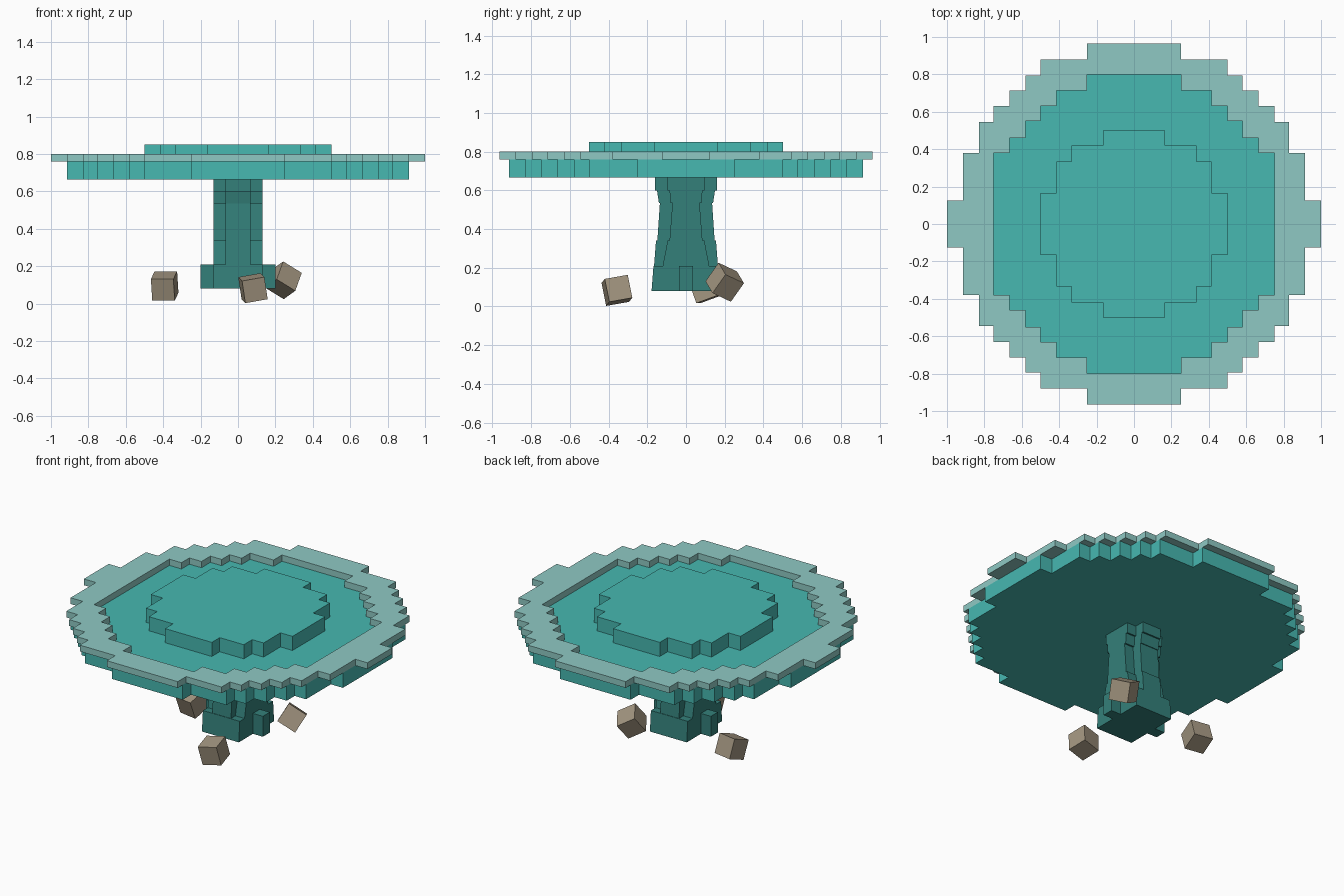
import bpy, bmesh
from math import radians
from mathutils import Euler, Matrix, Vector

cube = bpy.data.objects.get("Cube")
if cube:
    bpy.data.objects.remove(cube, do_unlink=True)


def material(name, rgb):
    m = bpy.data.materials.new(name)
    m.use_nodes = True
    m.diffuse_color = (*rgb, 1)
    m.node_tree.nodes["Principled BSDF"].inputs["Base Color"].default_value = (*rgb, 1)
    return m


teal = material("teal", (0.063, 0.479, 0.440))
pale_teal = material("pale teal", (0.275, 0.584, 0.552))
dark_teal = material("dark teal", (0.034, 0.216, 0.195))
stone = material("stone brown", (0.36, 0.30, 0.215))


def finish(bm, name, mat):
    bmesh.ops.recalc_face_normals(bm, faces=bm.faces)
    mesh = bpy.data.meshes.new(name)
    bm.to_mesh(mesh)
    bm.free()
    mesh.materials.append(mat)
    ob = bpy.data.objects.new(name, mesh)
    bpy.context.collection.objects.link(ob)
    return ob


def prism(name, mat, loops, place, depth):
    """Fill closed 2D loops (inner ones are holes) and extrude them by depth."""
    bm = bmesh.new()
    edges = []
    for loop in loops:
        vs = [bm.verts.new(place(*p)) for p in loop]
        edges += [bm.edges.new((vs[i - 1], vs[i])) for i in range(len(vs))]
    bmesh.ops.triangle_fill(bm, edges=edges, use_beauty=True)
    ext = bmesh.ops.extrude_face_region(bm, geom=bm.faces[:])
    moved = [v for v in ext["geom"] if isinstance(v, bmesh.types.BMVert)]
    bmesh.ops.translate(bm, verts=moved, vec=depth)
    bmesh.ops.dissolve_limit(bm, angle_limit=0.001, verts=bm.verts, edges=bm.edges)
    return finish(bm, name, mat)


def stepped_outline(steps):
    """Mirror a staircase of (half width, y) corners into a pixelated circle."""
    quarter = []
    for i, (x, y) in enumerate(steps):
        if i:
            quarter.append((steps[i - 1][0], y))
        quarter.append((x, y))
    right = quarter + [(x, -y) for x, y in reversed(quarter)]
    return right + [(-x, y) for x, y in reversed(right)]


def slab(name, mat, z0, z1, *outlines):
    loops = [stepped_outline(o) for o in outlines]
    return prism(name, mat, loops, lambda x, y: (x, y, z0), Vector((0, 0, z1 - z0)))


def stem(name, half_x, profile):
    """Mirror a (half depth, z) profile and extrude it across x."""
    loop = profile + [(-y, z) for y, z in reversed(profile)]
    return prism(name, dark_teal, [loop], lambda y, z: (-half_x, y, z),
                 Vector((2 * half_x, 0, 0)))


# Stepped cap
rim_outer = [(.25, .965), (.5, .88), (.58, .795), (.665, .715), (.75, .63),
             (.83, .545), (.915, .38), (1, .125)]
rim_inner = [(.25, .8), (.415, .715), (.5, .63), (.58, .55), (.665, .46), (.75, .38)]
body = [(.25, .915), (.5, .83), (.58, .75), (.665, .665), (.75, .58), (.83, .5), (.915, .25)]
crown = [(.165, .5), (.335, .42), (.415, .335), (.5, .165)]
slab("cap_body", teal, .665, .76, body)
slab("cap_rim", pale_teal, .76, .80, rim_outer, rim_inner)
slab("cap_crown", teal, .76, .85, crown)

# Cross-shaped stem, flaring at both ends
stem("stem_core", .066, [(.16, .665), (.16, .6), (.15, .6), (.14, .535), (.135, .535),
                         (.148, .34), (.155, .34), (.165, .21)])
stem("stem_sides", .13, [(.095, .665), (.095, .6), (.085, .6), (.08, .535), (.07, .535),
                         (.085, .34), (.095, .34), (.12, .21)])
stem("stem_base", .13, [(.168, .21), (.178, .08)])
stem("stem_feet", .2, [(.035, .21), (.035, .08)])

# Loose tumbled stones
stones = [("left_stone", (.243, .2, .125), (-25, 30, 20)),
          ("front_stone", (.08, -.357, .083), (10, -10, 8)),
          ("right_stone", (-.392, .1, .095), (20, 0, -10))]
for name, loc, rot in stones:
    bm = bmesh.new()
    turn = Euler([radians(a) for a in rot]).to_matrix().to_4x4()
    bmesh.ops.create_cube(bm, size=.122, matrix=Matrix.Translation(loc) @ turn)
    finish(bm, name, stone)
